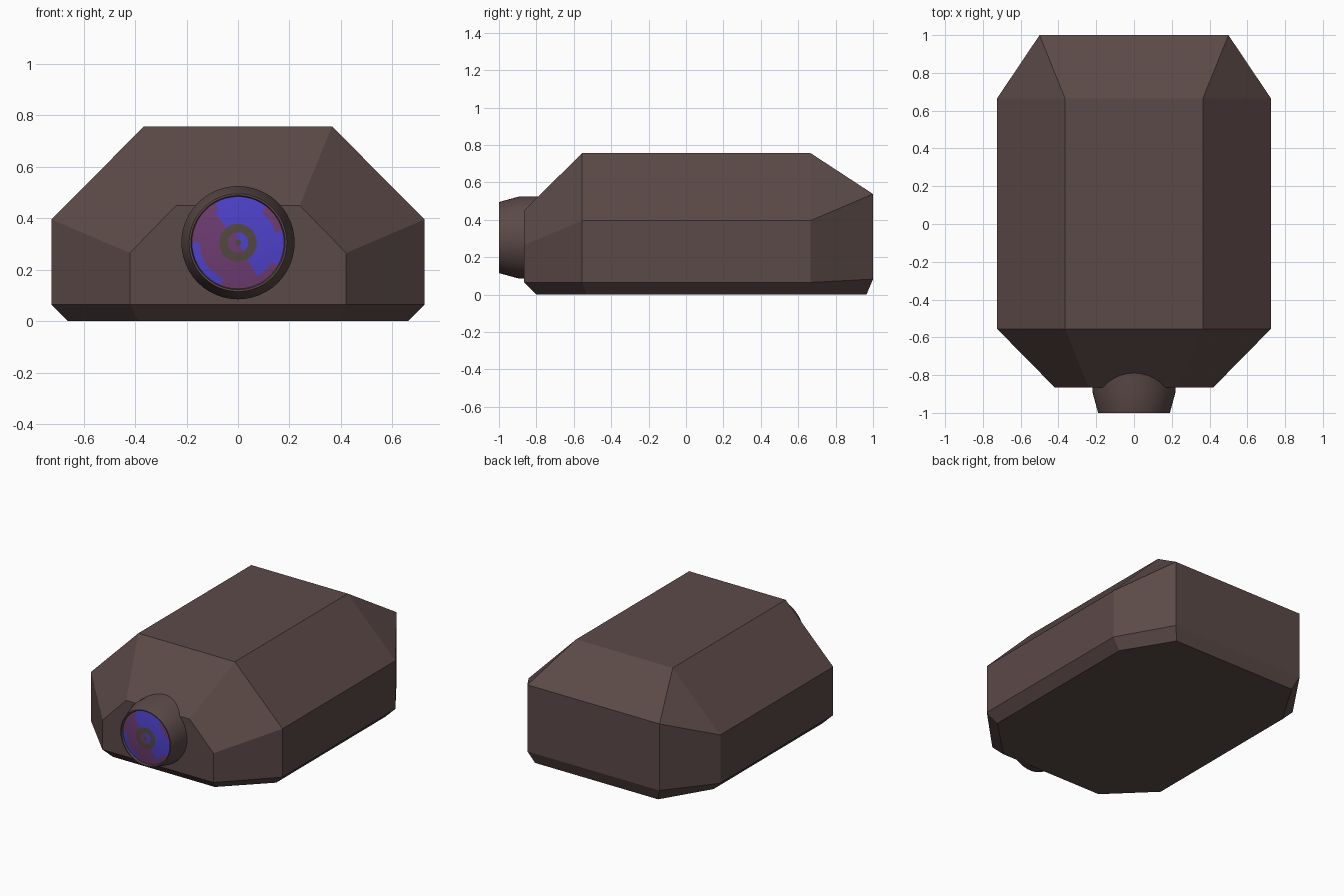
import bpy, bmesh, math

if "Cube" in bpy.data.objects:
    bpy.data.objects.remove(bpy.data.objects["Cube"])


def material(name, rgb):
    m = bpy.data.materials.new(name)
    m.diffuse_color = (*rgb, 1)
    m.use_nodes = True
    m.node_tree.nodes["Principled BSDF"].inputs["Base Color"].default_value = m.diffuse_color
    return m


brown = material("dark brown", (0.105, 0.068, 0.064))
blue = material("lens blue", (0.076, 0.054, 0.60))
purple = material("lens purple", (0.155, 0.046, 0.165))
olive = material("lens ring brown", (0.085, 0.066, 0.050))


def add_object(name, bm, mats):
    me = bpy.data.meshes.new(name)
    bm.to_mesh(me)
    bm.free()
    for m in mats:
        me.materials.append(m)
    ob = bpy.data.objects.new(name, me)
    bpy.context.collection.objects.link(ob)
    return ob


def smooth(ob, angle):
    bpy.ops.object.select_all(action='DESELECT')
    ob.select_set(True)
    bpy.context.view_layer.objects.active = ob
    bpy.ops.object.shade_smooth_by_angle(angle=math.radians(angle))


# Faceted body: cross-sections from front to back, right half as (x, z):
# floor, lower edge, shoulder, roof edge; the floor has its own y
sections = [
    (-0.865, -0.80, [(0.385, 0), (0.42, 0.065), (0.42, 0.265), (0.24, 0.45)]),
    (-0.555, -0.53, [(0.66, 0), (0.725, 0.065), (0.725, 0.395), (0.365, 0.757)]),
    (0.665, 0.645, [(0.66, 0), (0.725, 0.065), (0.725, 0.395), (0.365, 0.757)]),
    (1.0, 0.965, [(0.465, 0), (0.50, 0.083), (0.50, 0.538), (0.50, 0.538)]),
]
bm = bmesh.new()
rings = []
for y, floor_y, half in sections:
    loop = half + [(-x, z) for x, z in reversed(half)]
    rings.append([bm.verts.new((x, floor_y if z == 0 else y, z)) for x, z in loop])
for a, b in zip(rings, rings[1:]):
    for i in range(8):
        j = (i + 1) % 8
        bm.faces.new((a[i], a[j], b[j], b[i]))
for r in (rings[0], rings[-1]):
    bm.faces.new(r[1:7])
    bm.faces.new((r[0], r[1], r[6], r[7]))
bmesh.ops.remove_doubles(bm, verts=bm.verts, dist=1e-4)
bmesh.ops.dissolve_degenerate(bm, edges=bm.edges, dist=1e-4)
bmesh.ops.recalc_face_normals(bm, faces=bm.faces)
add_object("body", bm, [brown])

CZ, SEG = 0.305, 48


def lathe(bm, profile, rule=None):
    """Revolve (radius, y) points about the lens axis; rule picks material."""
    loops = []
    for r, y in profile:
        loops.append([bm.verts.new((r * math.cos(t), y, CZ + r * math.sin(t)))
                      for t in (2 * math.pi * k / SEG for k in range(SEG))])
    for n, (a, b) in enumerate(zip(loops, loops[1:])):
        for k in range(SEG):
            j = (k + 1) % SEG
            f = bm.faces.new((a[k], a[j], b[j], b[k]))
            if rule:
                rad = (profile[n][0] + profile[n + 1][0]) / 2
                f.material_index = rule(rad, (k + 0.5) * 360 / SEG)
    return loops


# Lens barrel with a tapered front and thin rim
bm = bmesh.new()
ends = lathe(bm, [(0.22, -0.50), (0.22, -0.89), (0.19, -1.0),
                  (0.183, -1.0), (0.178, -0.982)])
bm.faces.new(ends[0])
bm.faces.new(ends[-1])
bmesh.ops.recalc_face_normals(bm, faces=bm.faces)
smooth(add_object("lens_barrel", bm, [brown]), 30)


# Painted lens: 0 blue, 1 purple, 2 ring
def lens_colour(r, a):
    s = a - 360 if a > 180 else a
    if r < 0.012 or 0.04 < r < 0.073:
        return 2
    if r < 0.04:
        return 0 if -60 < s < 100 else 1
    if r < 0.15:
        return 0 if -62 < s < 125 else 1
    if 50 < s < 120 or -28 < s < 15 or 180 < a < 245:
        return 0
    return 1


bm = bmesh.new()
radii = [0.181, 0.165, 0.15, 0.125, 0.10, 0.073, 0.055, 0.04, 0.025, 0.012, 0.001]
loops = lathe(bm, [(r, -0.986 - 0.013 * (1 - (r / 0.181) ** 2)) for r in radii],
              lens_colour)
bm.faces.new(loops[-1]).material_index = 2
bmesh.ops.recalc_face_normals(bm, faces=bm.faces)
if sum(f.normal.y for f in bm.faces) > 0:
    bmesh.ops.reverse_faces(bm, faces=bm.faces)
smooth(add_object("lens_glass", bm, [blue, purple, olive]), 40)
